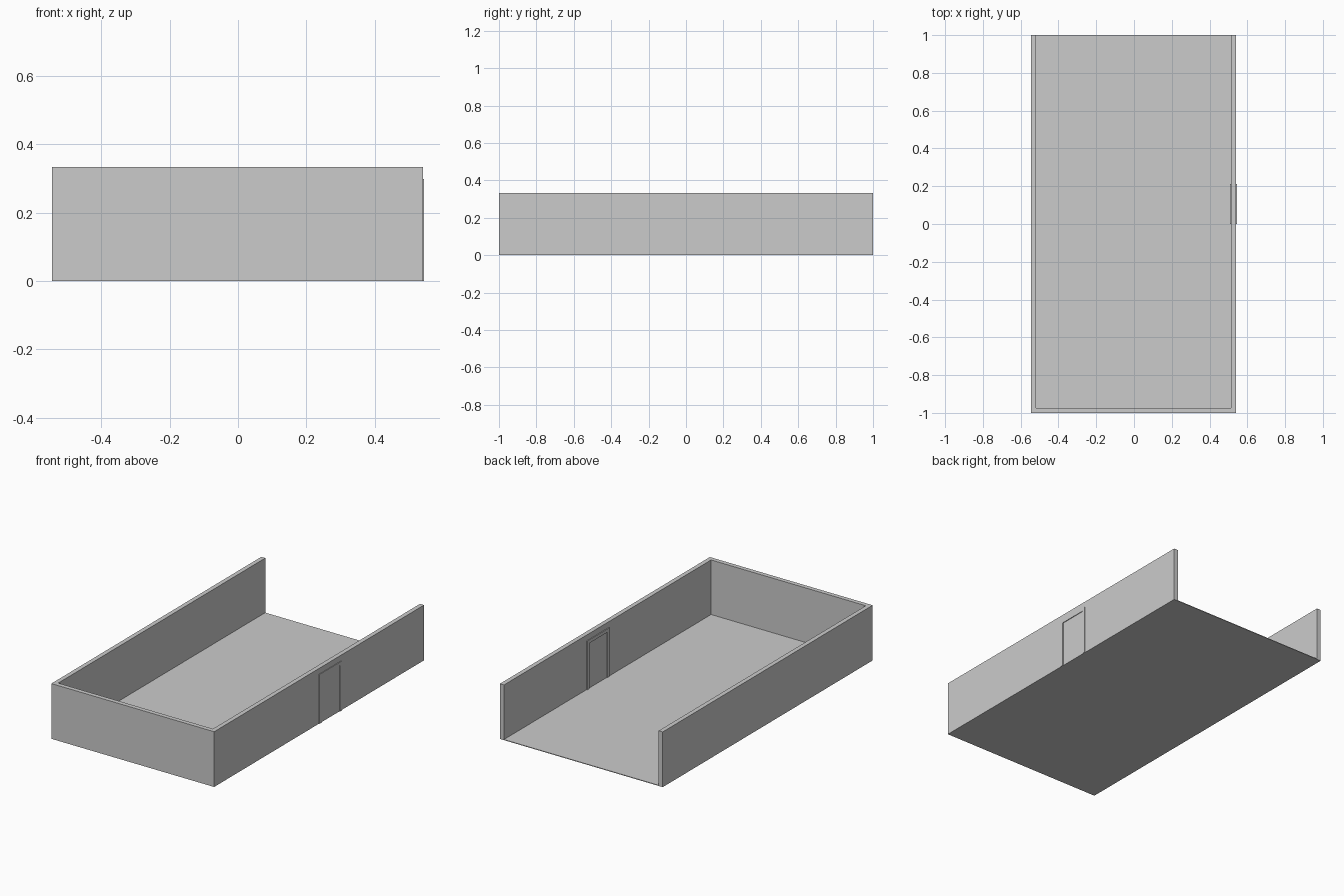
import bpy
import bmesh

cube = bpy.data.objects.get("Cube")
if cube:
    bpy.data.objects.remove(cube, do_unlink=True)

grey = bpy.data.materials.new("light grey")
grey.use_nodes = True
colour = (0.6, 0.6, 0.6, 1)
grey.diffuse_color = colour
grey.node_tree.nodes["Principled BSDF"].inputs["Base Color"].default_value = colour


def extrude_outline(name, points, depth, place):
    """Extrude a flat outline; place maps (u, v, w) to x, y, z."""
    bm = bmesh.new()
    near = [bm.verts.new(place(u, v, 0)) for u, v in points]
    far = [bm.verts.new(place(u, v, depth)) for u, v in points]
    bm.faces.new(near)
    bm.faces.new(far[::-1])
    for i in range(len(points)):
        j = (i + 1) % len(points)
        bm.faces.new((near[i], far[i], far[j], near[j]))
    bmesh.ops.recalc_face_normals(bm, faces=bm.faces)
    mesh = bpy.data.meshes.new(name)
    bm.to_mesh(mesh)
    bm.free()
    mesh.materials.append(grey)
    obj = bpy.data.objects.new(name, mesh)
    bpy.context.collection.objects.link(obj)
    return obj


LEFT, RIGHT = 0.541, -0.545
WALL, HEIGHT = 0.027, 0.333
INNER_L, INNER_R, INNER_F = LEFT - WALL, RIGHT + WALL, WALL - 1

# Walls: one U-shaped outline, open at the back
extrude_outline("walls", [
    (RIGHT, 1), (RIGHT, -1), (LEFT, -1), (LEFT, 1),
    (INNER_L, 1), (INNER_L, INNER_F), (INNER_R, INNER_F), (INNER_R, 1),
], HEIGHT, lambda u, v, w: (u, v, w))

# Thin floor between the walls
extrude_outline("floor", [
    (INNER_R, INNER_F), (INNER_L, INNER_F), (INNER_L, 1), (INNER_R, 1),
], 0.004, lambda u, v, w: (u, v, w))

# Door frame standing proud of both faces of the left wall
Y0, Y1, TOP, BAR = 0.0, 0.213, 0.298, 0.02
extrude_outline("door_frame", [
    (Y0, 0), (Y0, TOP), (Y1, TOP), (Y1, 0),
    (Y1 - BAR, 0), (Y1 - BAR, TOP - BAR), (Y0 + BAR, TOP - BAR), (Y0 + BAR, 0),
], 0.036, lambda u, v, w: (0.509 + w, u, v))
